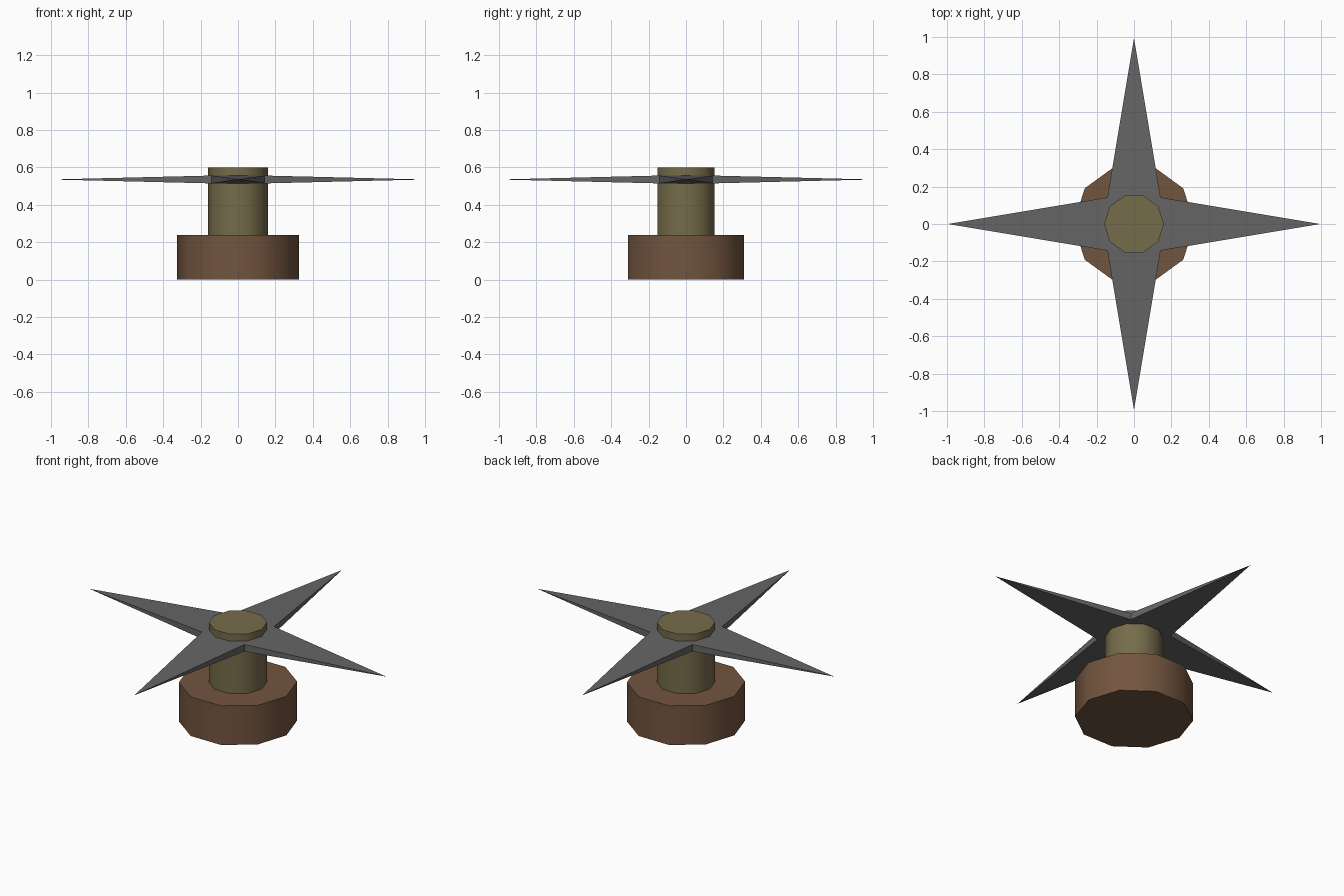
import bpy, bmesh, math

if "Cube" in bpy.data.objects:
    bpy.data.objects.remove(bpy.data.objects["Cube"])


def paint(obj, name, rgb):
    mat = bpy.data.materials.new(name)
    mat.diffuse_color = (*rgb, 1)
    mat.use_nodes = True
    mat.node_tree.nodes["Principled BSDF"].inputs["Base Color"].default_value = mat.diffuse_color
    obj.data.materials.append(mat)


def ten_sided_drum(name, radius, z0, z1):
    bpy.ops.mesh.primitive_cylinder_add(vertices=10, radius=radius, depth=z1 - z0,
                                        location=(0, 0, (z0 + z1) / 2),
                                        rotation=(0, 0, math.pi / 2))  # corners on the x axis
    obj = bpy.context.object
    obj.name = name
    bpy.ops.object.shade_smooth_by_angle(angle=math.radians(40))
    return obj


# Base and hub: rounded sides, crisp rims
base = ten_sided_drum("base", 0.325, 0.0, 0.237)
paint(base, "brown", (0.17, 0.09, 0.05))
hub = ten_sided_drum("hub", 0.16, 0.237, 0.598)
paint(hub, "olive", (0.18, 0.15, 0.07))

# Four-pointed star blade: thick at the inner corners, tapering to sharp tips
NOTCH, TIP, MID, HALF = 0.142, 0.995, 0.535, 0.021
bm = bmesh.new()
tips, upper, lower = [], [], []
for i in range(4):
    a = i * math.pi / 2
    b = a + math.pi / 4
    r = NOTCH * math.sqrt(2)
    tips.append(bm.verts.new((TIP * math.cos(a), TIP * math.sin(a), MID)))
    for ring, dz in ((upper, HALF), (lower, -HALF)):
        ring.append(bm.verts.new((r * math.cos(b), r * math.sin(b), MID + dz)))
bm.faces.new(upper)
bm.faces.new(lower[::-1])
for i in range(4):
    n = (i + 1) % 4
    bm.faces.new((upper[i - 1], tips[i], upper[i]))    # top of the point
    bm.faces.new((lower[i], tips[i], lower[i - 1]))    # underside
    bm.faces.new((tips[i], lower[i], upper[i]))        # side walls
    bm.faces.new((tips[n], upper[i], lower[i]))
bmesh.ops.recalc_face_normals(bm, faces=bm.faces)
mesh = bpy.data.meshes.new("star_blade")
bm.to_mesh(mesh)
bm.free()
star = bpy.data.objects.new("star_blade", mesh)
bpy.context.collection.objects.link(star)
paint(star, "steel_grey", (0.13, 0.13, 0.13))
